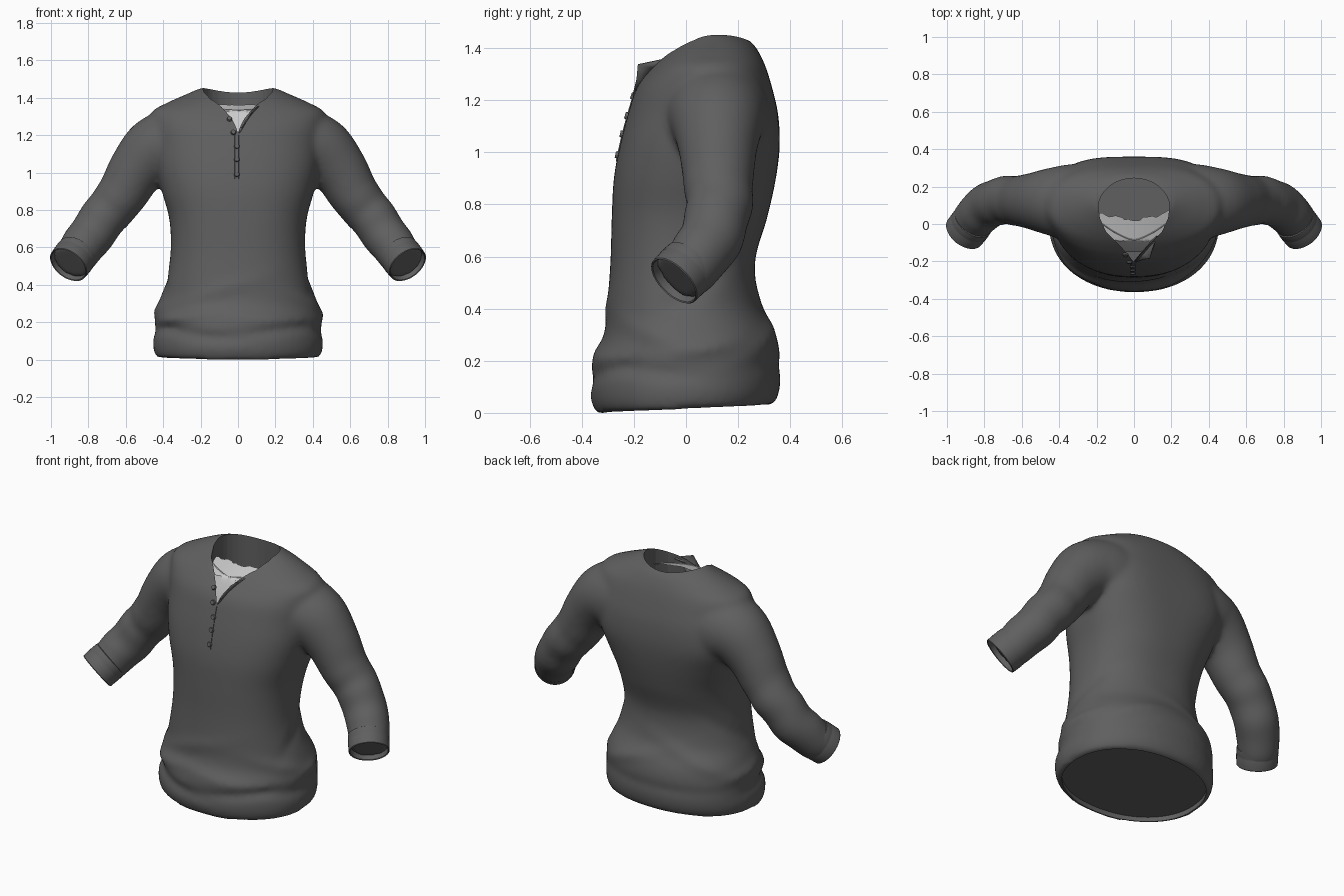
import bpy, bmesh, math, random
from mathutils import Vector

random.seed(4)
if "Cube" in bpy.data.objects:
    bpy.data.objects.remove(bpy.data.objects["Cube"])


def material(name, value):
    m = bpy.data.materials.new(name)
    m.use_nodes = True
    m.diffuse_color = (value, value, value, 1)
    m.node_tree.nodes["Principled BSDF"].inputs["Base Color"].default_value = (value, value, value, 1)
    return m


CLOTH = material("charcoal cloth", 0.115)
LIGHT = material("light grey undershirt", 0.6)


def select(ob):
    bpy.ops.object.select_all(action="DESELECT")
    ob.select_set(True)
    bpy.context.view_layer.objects.active = ob


def make(name, bm, mat=CLOTH, angle=40):
    me = bpy.data.meshes.new(name)
    bmesh.ops.recalc_face_normals(bm, faces=bm.faces)
    bm.to_mesh(me)
    bm.free()
    ob = bpy.data.objects.new(name, me)
    bpy.context.collection.objects.link(ob)
    me.materials.append(mat)
    select(ob)
    bpy.ops.object.shade_smooth_by_angle(angle=math.radians(angle))
    return ob


def loft(bm, rings, caps=True, closed=True):
    rows = [[bm.verts.new(p) for p in ring] for ring in rings]
    n = len(rows[0])
    for a, b in zip(rows, rows[1:]):
        for i in range(n if closed else n - 1):
            j = (i + 1) % n
            bm.faces.new((a[i], a[j], b[j], b[i]))
    if caps:
        bm.faces.new(rows[0])
        bm.faces.new(rows[-1])


def spline(rows, steps):
    """Catmull-Rom interpolation of every column of a table."""
    out = []
    for i in range(len(rows) - 1):
        q = [rows[max(0, min(len(rows) - 1, i + k))] for k in (-1, 0, 1, 2)]
        for s in range(steps):
            t = s / steps
            out.append([b + 0.5 * t * (c - a + t * (2 * a - 5 * b + 4 * c - d + t * (3 * (b - c) + d - a)))
                        for a, b, c, d in zip(*q)])
    return out + [list(rows[-1])]


def lerp(table, v):
    for (a, p), (b, q) in zip(table, table[1:]):
        if v <= b:
            return p + (q - p) * max(0, (v - a) / (b - a))
    return table[-1][1]


# Torso sections: height, half width, front y, back y, front roundness, back roundness
TORSO = [(.015, .44, -.345, .338, 2.1, 2.2), (.08, .455, -.367, .36, 2.1, 2.2), (.2, .445, -.36, .362, 2.1, 2.2),
         (.3, .425, -.315, .343, 2.1, 2.2), (.42, .385, -.302, .285, 2.2, 2.2), (.58, .36, -.29, .265, 2.3, 2.3),
         (.75, .367, -.285, .312, 2.4, 2.4), (.9, .407, -.277, .345, 2.4, 2.7), (1.03, .435, -.253, .36, 2.4, 3.2),
         (1.15, .445, -.222, .353, 2.3, 3.2), (1.25, .455, -.188, .33, 2.2, 2.8), (1.325, .46, -.13, .307, 2.1, 2.4),
         (1.375, .375, -.08, .285, 2.1, 2.2), (1.42, .275, -.025, .255, 2, 2.1), (1.453, .2, .025, .205, 2, 2)]
# Cloth folds: angle, height, slope, angular reach, thickness, depth
FOLDS = [(-1.1, .165, .05, .8, .024, -.018), (-2.2, .15, -.05, .6, .024, -.02), (-1.2, .22, -.06, .7, .03, .014),
         (-2.3, .23, .06, .5, .028, .018), (-.5, .17, -.05, .6, .024, -.02), (-2.8, .17, .05, .5, .024, -.02),
         (-1.9, .36, .12, .6, .035, .012), (-.4, .3, -.1, .5, .03, .014), (.1, .24, .06, .5, .028, .016),
         (3.1, .26, .06, .5, .028, .014), (1.2, .3, .15, .6, .035, .014), (2.1, .36, -.15, .6, .035, .014),
         (1.6, .17, 0, .9, .025, -.01), (.2, .48, .2, .5, .035, -.012), (2.9, .48, -.2, .5, .035, -.012)]


def fold(a, z):
    total = 0
    for a0, z0, slope, reach, thick, depth in FOLDS:
        da = (a - a0 + math.pi) % math.tau - math.pi
        total += depth * math.exp(-(da / reach) ** 2 - ((z - z0 - slope * da) / thick) ** 2)
    return total


def section(z, w, front, back, round_front, round_back, scale=1, lift=0):
    ring = []
    for i in range(96):
        a = math.tau * i / 96
        c, s = math.cos(a), math.sin(a)
        p = round_back if s > 0 else round_front
        r = scale + fold(a, z) / 0.38
        x = w * r * math.copysign(abs(c) ** (2 / p), c)
        y = (front + back) / 2 + (back - front) / 2 * r * math.copysign(abs(s) ** (2 / p), s)
        ring.append((x, y, z + lift + 0.05 * y * max(0, 1 - z / 0.4)))
    return ring


# Sleeve centre line, flared where it runs into the shoulder: x, y, z, radius
SLEEVE = [(.25, .1, 1.14, .225), (.35, .115, 1.14, .207), (.45, .12, 1.11, .18), (.545, .122, 1.01, .151),
          (.62, .124, .885, .135), (.715, .124, .765, .126), (.818, .068, .622, .12), (.897, -.033, .52, .106)]


def tube_ring(c, d, r, side, wobble=0):
    d = d.normalized()
    u = d.cross(Vector((0, 1, 0))).normalized()
    v = d.cross(u)
    pts = []
    for i in range(40):
        a = math.tau * i / 40
        p = c + (u * math.cos(a) + v * math.sin(a)) * (r + wobble * math.cos(a - 1))
        pts.append((p.x * side, p.y, p.z))
    return pts


def sleeve_rings(side):
    pts = spline(SLEEVE, 8)
    cs = [Vector(p[:3]) for p in pts]
    rings = []
    for i, p in enumerate(pts):
        d = cs[min(i + 1, len(cs) - 1)] - cs[max(i - 1, 0)]
        t = i / (len(cs) - 1)
        wob = 0.005 * math.sin(t * 45) * max(0, min(1, (t - .55) * 6))
        rings.append(tube_ring(cs[i], d, p[3], side, wob))
    return rings


# Shirt body: torso and both sleeves fused into one skin
bm = bmesh.new()
loft(bm, [section(*row) for row in spline(TORSO, 7)])
for side in (1, -1):
    loft(bm, sleeve_rings(side))
body = make("shirt_body", bm)
rem = body.modifiers.new("fuse", "REMESH")
rem.mode = "VOXEL"
rem.voxel_size = 0.014
smooth = body.modifiers.new("soften", "SMOOTH")
smooth.factor, smooth.iterations = 0.5, 14

# Neck opening: half width of the outline along y, round behind and V-shaped in front
NECK = [(-.2, 0.004), (-.16, .035), (-.1, .09), (-.04, .15), (.03, .182), (.09, .19)]
NECK += [(.09 + .155 * math.sin(k * math.pi / 16), .19 * math.cos(k * math.pi / 16)) for k in range(1, 8)]
right = [(w, y) for y, w in NECK]
outline = right + [(0, .245)] + [(-w, y) for w, y in reversed(right)]
bm = bmesh.new()
loft(bm, [[(x, y, z) for x, y in outline] for z in (0.1, 1.7)])
neck_cutter = make("neck_cutter", bm)

# Recess inside the hem
bm = bmesh.new()
loft(bm, [section(*TORSO[0], scale=.95, lift=k) for k in (-0.15, 0.03)])
hem_cutter = make("hem_cutter", bm)
for cutter in (neck_cutter, hem_cutter):
    cutter.hide_render = True
    cut = body.modifiers.new("cut", "BOOLEAN")
    cut.operation, cut.solver, cut.object = "DIFFERENCE", "EXACT", cutter
select(body)
bpy.ops.object.convert(target="MESH")
for cutter in (neck_cutter, hem_cutter):
    bpy.data.objects.remove(cutter)
select(body)
bpy.ops.object.shade_smooth_by_angle(angle=math.radians(45))
bpy.context.view_layer.update()

# Turned cuffs
end, before = Vector(SLEEVE[-1][:3]), Vector(SLEEVE[-2][:3])
axis = (end - before).normalized()
for side, name in ((1, "left_cuff"), (-1, "right_cuff")):
    bm = bmesh.new()
    profile = [(-.085, .1), (-.078, .112), (-.045, .114), (-.04, .1125), (-.035, .114), (.02, .112), (.024, .108),
               (.02, .104), (-.03, .1)]
    loft(bm, [tube_ring(end + axis * t, axis, r, side) for t, r in profile], caps=False)
    make(name, bm)


def on_front(x, z):
    hit, loc, normal, _ = body.ray_cast(Vector((x, -1, z)), Vector((0, 1, 0)))
    return (loc, normal) if hit else (Vector((x, -.2, z)), Vector((0, -1, 0)))


# Button placket laid on the chest
bm = bmesh.new()
heights = [.965 + .235 * k / 14 for k in range(15)]
loft(bm, [[on_front(x, z)[0] + Vector((0, off, 0)) for x, off in
           ((-.02, .004), (-.016, -.003), (.004, -.003), (.006, .004))] for z in heights],
     caps=False, closed=False)
make("placket", bm, angle=30)

# Buttons
for k, (x, z) in enumerate(((-.006, .99), (-.006, 1.07), (-.006, 1.14), (-.024, 1.215), (-.045, 1.285))):
    loc, normal = on_front(x, z)
    bm = bmesh.new()
    bmesh.ops.create_cone(bm, cap_ends=True, segments=16, radius1=.015, radius2=.012, depth=.01)
    ob = make("button_%d" % (k + 1), bm)
    ob.location = loc + normal * .005
    ob.rotation_euler = normal.to_track_quat("Z", "Y").to_euler()

# Open collar flap on the left of the neckline
bm = bmesh.new()
loft(bm, [[(.004, -.2, 1.2), (.012, -.205, 1.22)], [(.045, -.15, 1.27), (.05, -.19, 1.28)],
          [(.085, -.105, 1.32), (.085, -.185, 1.335)], [(.125, -.065, 1.35), (.115, -.09, 1.355)]],
     caps=False, closed=False)
flap = make("collar_flap", bm)
flap.modifiers.new("thickness", "SOLIDIFY").thickness = 0.006

# Undershirt showing in the opening: steep below its neckline, ragged at the rear edge
SLOPE = [(-.15, 1.15), (-.125, 1.245), (-.09, 1.328), (.08, 1.38)]


def under(t, y):
    x = t * (lerp(NECK, y) + .015)
    return (x, y, lerp(SLOPE, y) - .7 * x * x)


bm = bmesh.new()
columns = []
for k in range(25):
    t = k / 12 - 1
    rear = .025 + .05 * t * t + random.uniform(-.01, .01)
    columns.append([under(t, -.15 + (rear + .15) * j / 16) for j in range(17)])
loft(bm, columns, caps=False, closed=False)
make("undershirt", bm, LIGHT)

# Undershirt neckline seam
bm = bmesh.new()
rim = [Vector(under(t / 12, -.085 + .1 * (t / 12) ** 2)) for t in range(-12, 13)]
loft(bm, [[p + Vector((0, -.003, .001)), p + Vector((0, 0, .005)), p + Vector((0, .003, .002))] for p in rim],
     caps=False, closed=False)
make("undershirt_seam", bm, LIGHT)
